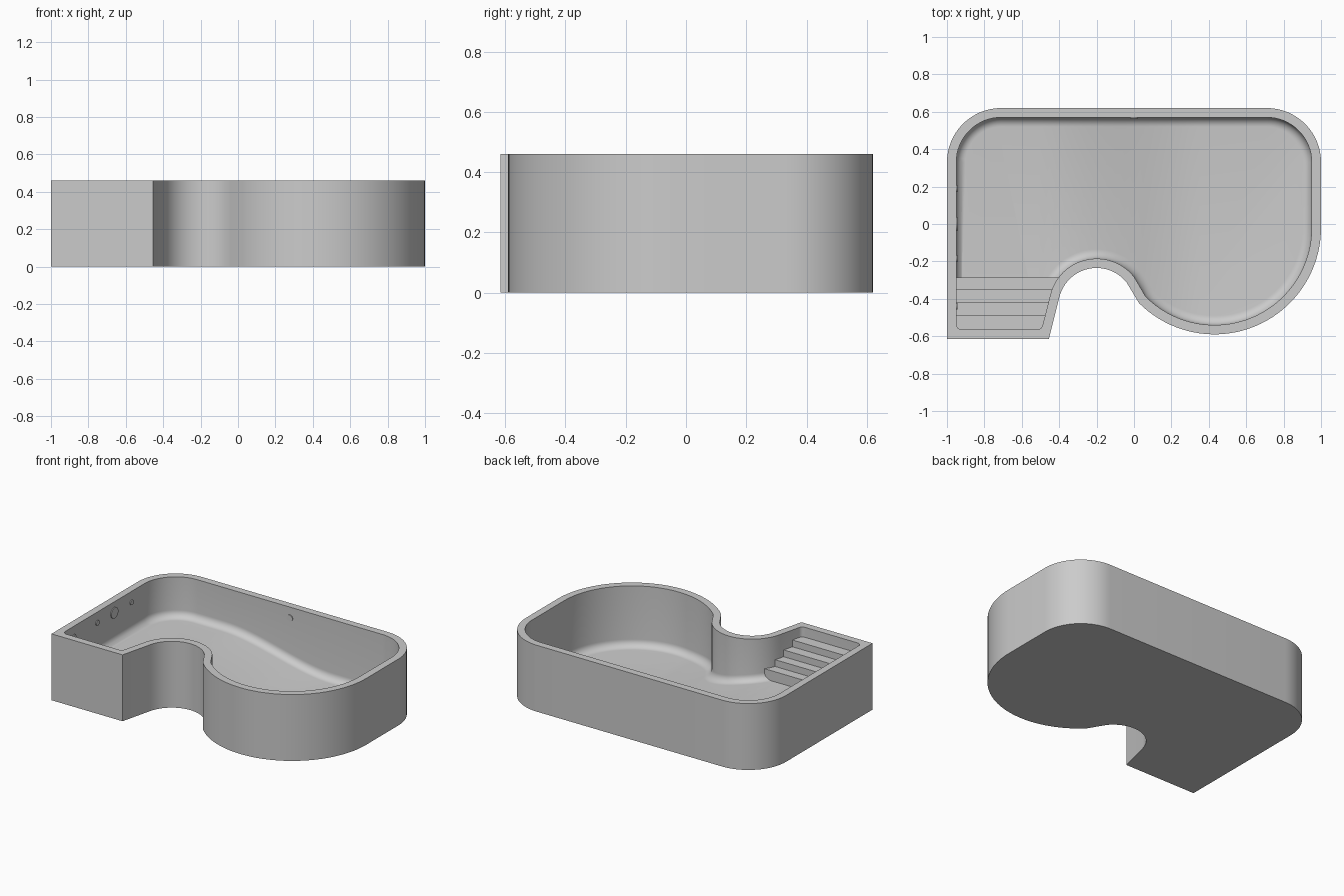
import bpy, bmesh, math
from mathutils import Vector

cube = bpy.data.objects.get("Cube")
if cube:
    bpy.data.objects.remove(cube, do_unlink=True)

TOP, WALL, FILLET = 0.46, 0.05, 0.05

grey = bpy.data.materials.new("plain_grey")
grey.use_nodes = True
grey.diffuse_color = (0.6, 0.6, 0.6, 1)
grey.node_tree.nodes["Principled BSDF"].inputs["Base Color"].default_value = (0.6, 0.6, 0.6, 1)


def arc(cx, cy, r, a0, a1, n):
    angles = [math.radians(a0 + (a1 - a0) * i / n) for i in range(n + 1)]
    return [(cx + r * math.cos(a), cy + r * math.sin(a)) for a in angles]


def outline(d):
    """Pool outline moved inwards by d; the front corners round off inside."""
    if d == 0:
        left, right, r = (-1, -0.615), (-0.455, -0.615), 0
    else:
        left, right, r = (-0.92, -0.535), (-0.518, -0.535), max(0.08 - d, 0.005)
    return (arc(*left, r, 180, 270, 6)
            + arc(*right, r, 270, 346, 6)
            + arc(-0.2, -0.44, 0.205 + d, 166, 38, 24)
            + arc(0.43, -0.02, 0.57 - d, 225, 360, 40)
            + arc(0.71, 0.33, 0.29 - d, 0, 90, 16)
            + arc(-0.71, 0.33, 0.29 - d, 90, 180, 16))


def loft(bm, rings):
    """Join outline rings, each given as (inset, height)."""
    loops = [[bm.verts.new((x, y, z)) for x, y in outline(d)] for d, z in rings]
    for a, b in zip(loops, loops[1:]):
        for i in range(len(a)):
            j = (i + 1) % len(a)
            bm.faces.new((a[i], a[j], b[j], b[i]))
    return loops


def finish(bm, name, smooth=True):
    mesh = bpy.data.meshes.new(name)
    bm.to_mesh(mesh)
    bm.free()
    mesh.materials.append(grey)
    obj = bpy.data.objects.new(name, mesh)
    bpy.context.collection.objects.link(obj)
    if smooth:
        bpy.ops.object.select_all(action="DESELECT")
        obj.select_set(True)
        bpy.context.view_layer.objects.active = obj
        bpy.ops.object.shade_smooth_by_angle(angle=math.radians(30))
    return obj


# Outer shell: underside, outside wall and flat rim
bm = bmesh.new()
loops = loft(bm, [(0, 0), (0, TOP), (WALL, TOP)])
bm.faces.new(loops[0][::-1])
bmesh.ops.remove_doubles(bm, verts=bm.verts, dist=1e-5)
finish(bm, "outer_shell")


# Basin: inside wall, rounded foot and a floor sloping to the deep end
def floor_height(x):
    t = min(max((x + 0.5) / 0.85, 0), 1)
    return 0.18 - 0.14 * t * t * (3 - 2 * t)


bm = bmesh.new()
rings = [(WALL, TOP)]
for k in range(9):
    a = math.pi / 2 * k / 8
    rings.append((WALL + FILLET * (1 - math.cos(a)), FILLET * (1 - math.sin(a))))
loops = loft(bm, rings)
bm.faces.new(loops[-1])
for k in range(18):
    bmesh.ops.bisect_plane(bm, geom=bm.verts[:] + bm.edges[:] + bm.faces[:],
                           plane_co=(-0.5 + 0.05 * k, 0, 0), plane_no=(1, 0, 0))
for v in bm.verts:
    if v.co.z < TOP / 2:
        v.co.z += floor_height(v.co.x)
finish(bm, "basin")

# Entry steps, wedged between the end wall and the slanted wall
for i, y in enumerate((-0.285, -0.35, -0.417, -0.487)):
    bm = bmesh.new()
    ends = [(-0.97, -0.59), (-0.478, -0.59), (-0.476 + 0.244 * (y + 0.615), y), (-0.97, y)]
    base = bm.faces.new([bm.verts.new((px, py, 0.1)) for px, py in ends])
    up = bmesh.ops.extrude_face_region(bm, geom=[base])["geom"]
    for v in up:
        if isinstance(v, bmesh.types.BMVert):
            v.co.z = 0.25 + 0.047 * i
    bmesh.ops.recalc_face_normals(bm, faces=bm.faces)
    finish(bm, f"step_{i + 1}", smooth=False)


# Round wall fittings
def fitting(name, location, radius, normal):
    bm = bmesh.new()
    bmesh.ops.create_cone(bm, cap_ends=True, segments=24, radius1=radius,
                          radius2=radius, depth=0.012)
    turn = Vector(normal).to_track_quat("Z", "Y").to_matrix()
    bmesh.ops.rotate(bm, verts=bm.verts, matrix=turn)
    bmesh.ops.translate(bm, verts=bm.verts, vec=location)
    finish(bm, name)


for name, y, r in (("step_jet", -0.44, 0.018), ("front_jet", -0.185, 0.018),
                   ("lamp", 0, 0.038), ("back_jet", 0.19, 0.018)):
    fitting(name, (-WALL * 19, y, 0.385), r, (1, 0, 0))
fitting("back_wall_jet", (0, 0.57, 0.385), 0.022, (0, -1, 0))
